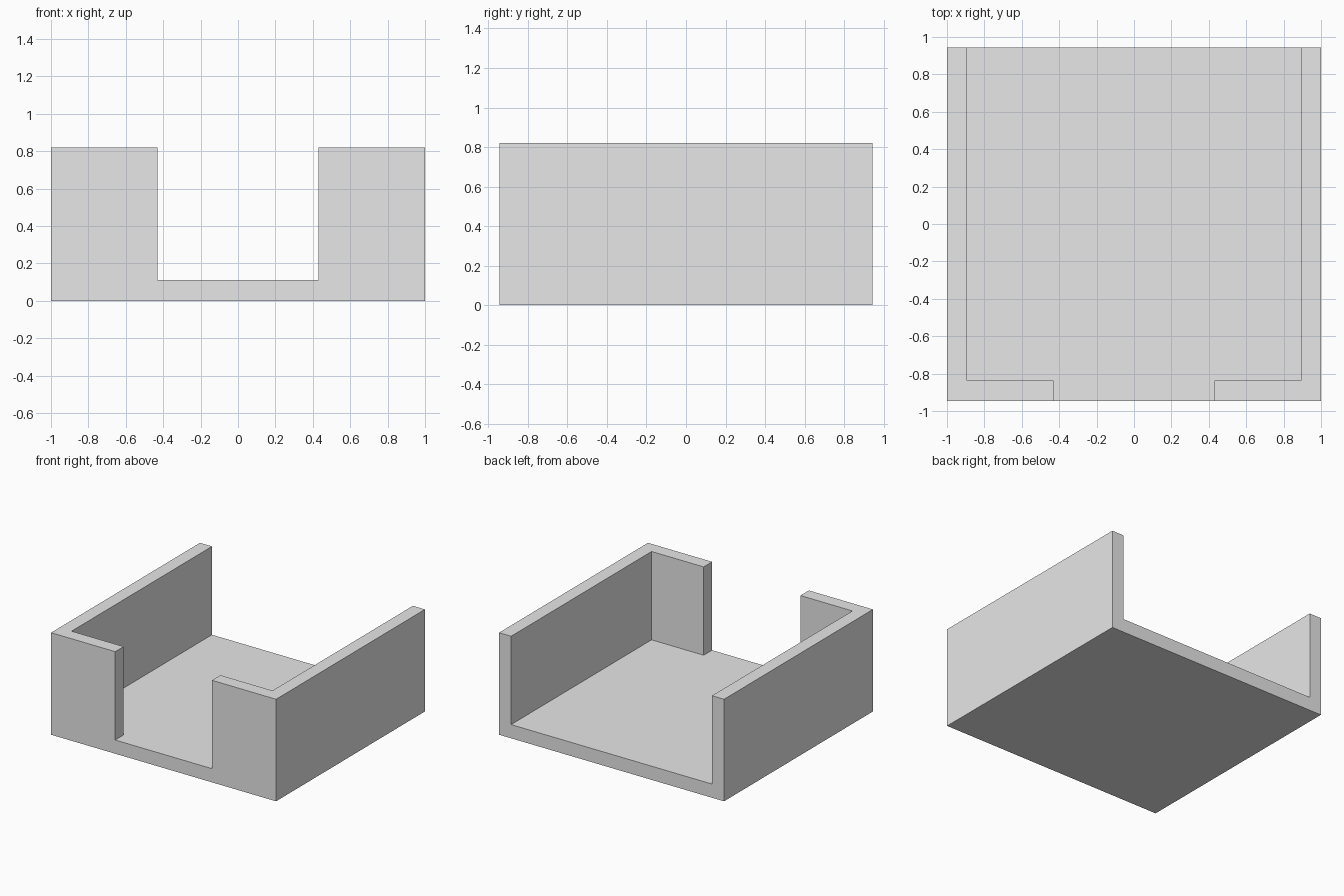
import bpy
import bmesh
from math import radians

cube = bpy.data.objects.get("Cube")
if cube:
    bpy.data.objects.remove(cube, do_unlink=True)

# Main dimensions
HALF_X, HALF_Y = 1.0, 0.945
WALL = 0.107
FLOOR_Z, TOP_Z = 0.11, 0.82
GAP = 0.43                       # half width of the front opening

# Plain grey material
grey = bpy.data.materials.new("light grey")
grey.use_nodes = True
colour = (0.8, 0.8, 0.8, 1)
grey.diffuse_color = colour
grey.node_tree.nodes["Principled BSDF"].inputs["Base Color"].default_value = colour


def extrude_up(bm, faces, height):
    """Raise a patch of faces and return its new top faces."""
    geom = bmesh.ops.extrude_face_region(bm, geom=faces)["geom"]
    bmesh.ops.delete(bm, geom=faces, context="FACES")
    verts = [g for g in geom if isinstance(g, bmesh.types.BMVert)]
    bmesh.ops.translate(bm, verts=verts, vec=(0, 0, height))
    return [g for g in geom if isinstance(g, bmesh.types.BMFace)]


# Floor plan cells: side walls, front returns and the open middle
bm = bmesh.new()
xs = [-HALF_X, WALL - HALF_X, -GAP, GAP, HALF_X - WALL, HALF_X]
ys = [-HALF_Y, WALL - HALF_Y, HALF_Y]
grid = [[bm.verts.new((x, y, 0)) for x in xs] for y in ys]
cells = [bm.faces.new((grid[j][i], grid[j][i + 1], grid[j + 1][i + 1], grid[j + 1][i]))
         for j in range(len(ys) - 1) for i in range(len(xs) - 1)]
underside = bmesh.ops.duplicate(bm, geom=cells)

# Floor slab, then the walls that stand on it
floor_top = extrude_up(bm, cells, FLOOR_Z)


def is_wall(face):
    c = face.calc_center_median()
    side = abs(c.x) > HALF_X - WALL
    front = c.y < WALL - HALF_Y and abs(c.x) > GAP
    return side or front


extrude_up(bm, [f for f in floor_top if is_wall(f)], TOP_Z - FLOOR_Z)

# Close the solid and merge flat neighbours
bmesh.ops.remove_doubles(bm, verts=bm.verts[:], dist=0.0001)
bmesh.ops.recalc_face_normals(bm, faces=bm.faces[:])
bmesh.ops.dissolve_limit(bm, angle_limit=radians(1), verts=bm.verts[:], edges=bm.edges[:])

mesh = bpy.data.meshes.new("open_tray")
bm.to_mesh(mesh)
bm.free()
mesh.materials.append(grey)
tray = bpy.data.objects.new("open_tray", mesh)
bpy.context.collection.objects.link(tray)
